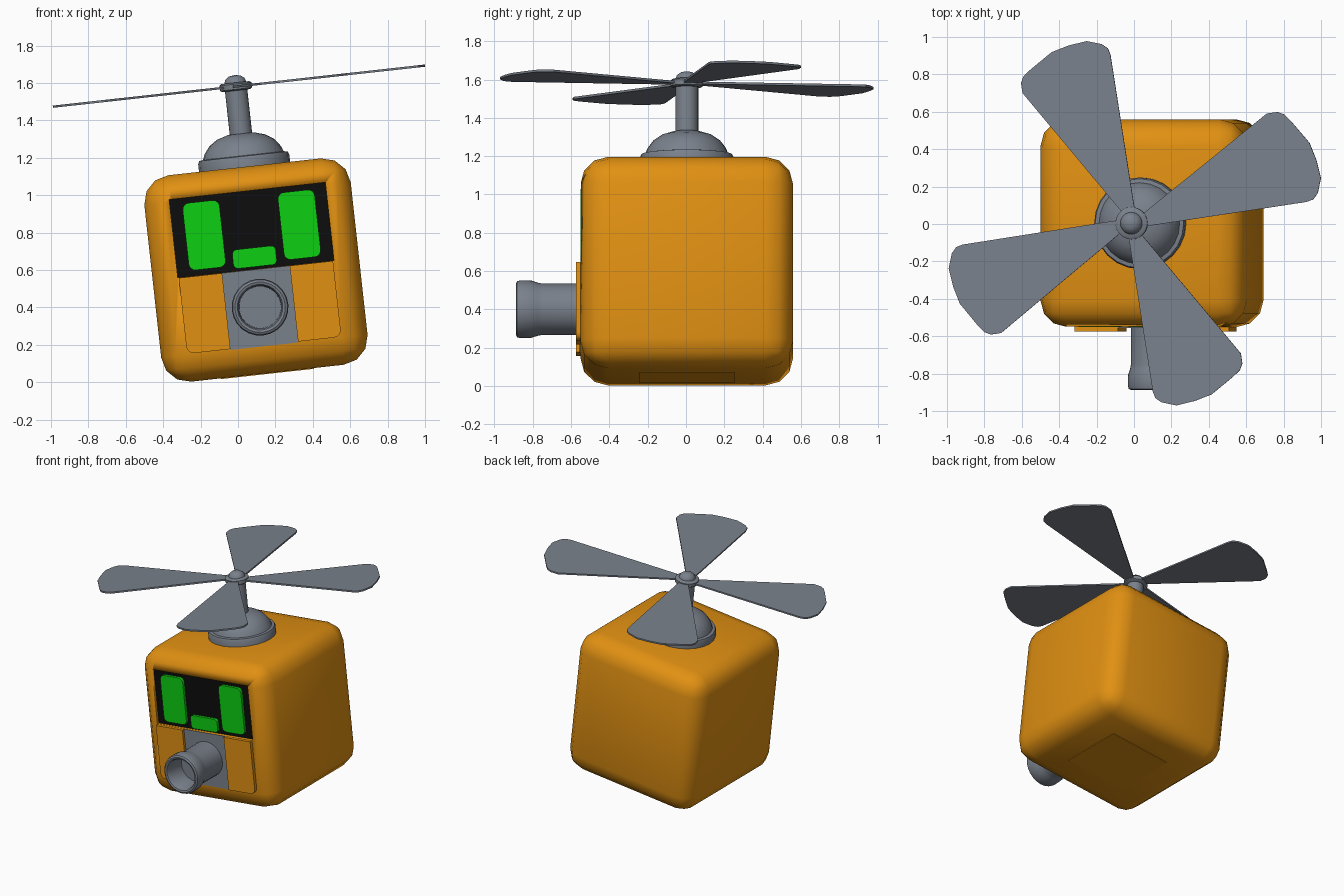
import bpy, bmesh
from math import pi, sin, cos, radians
from mathutils import Matrix, Vector

if "Cube" in bpy.data.objects:
    bpy.data.objects.remove(bpy.data.objects["Cube"])

# Everything is built upright around the body centre, then tilted sideways
PLACE = Matrix.Translation((0.096, 0.004, 0.6)) @ Matrix.Rotation(radians(-6.3), 4, 'Y')
HALF = 0.555


def material(name, rgb):
    m = bpy.data.materials.new(name)
    m.diffuse_color = (*rgb, 1)
    m.use_nodes = True
    m.node_tree.nodes["Principled BSDF"].inputs["Base Color"].default_value = m.diffuse_color
    return m


ORANGE = material("orange", (0.75, 0.28, 0.006))
GREY = material("grey", (0.195, 0.22, 0.26))
BLACK = material("black", (0.004, 0.004, 0.004))
GREEN = material("green", (0.004, 0.62, 0.006))


def finish(name, bm, mat, angle=40):
    bmesh.ops.recalc_face_normals(bm, faces=bm.faces)
    me = bpy.data.meshes.new(name)
    bm.to_mesh(me)
    bm.free()
    ob = bpy.data.objects.new(name, me)
    me.materials.append(mat)
    bpy.context.collection.objects.link(ob)
    ob.matrix_world = PLACE
    bpy.ops.object.select_all(action='DESELECT')
    ob.select_set(True)
    bpy.context.view_layer.objects.active = ob
    bpy.ops.object.shade_smooth_by_angle(angle=radians(angle))
    return ob


def box(lo, hi):
    lo, hi = Vector(lo), Vector(hi)
    bm = bmesh.new()
    bmesh.ops.create_cube(bm, size=1, matrix=Matrix.Translation((lo + hi) / 2)
                          @ Matrix.Diagonal((*(hi - lo), 1)))
    return bm


def prism(bm, points, offset):
    """Close an outline and extrude it by an offset."""
    face = bm.faces.new([bm.verts.new(p) for p in points])
    new = bmesh.ops.extrude_face_region(bm, geom=[face], use_keep_orig=True)["geom"]
    bmesh.ops.translate(bm, vec=offset, verts=[v for v in new if isinstance(v, bmesh.types.BMVert)])


def front_plate(name, x0, x1, z0, z1, radii, y_back, y_front, mat):
    """Plate facing front; radii run bottom left, bottom right, top right, top left."""
    pts = []
    corners = [(x0, z0, 1, 1), (x1, z0, -1, 1), (x1, z1, -1, -1), (x0, z1, 1, -1)]
    for i, ((x, z, sx, sz), r) in enumerate(zip(corners, radii)):
        steps = 4 if r else 0
        for k in range(steps + 1):
            a = pi + i * pi / 2 + (k / steps if steps else 0) * pi / 2
            pts.append((x + sx * r + r * cos(a), y_back, z + sz * r + r * sin(a)))
    bm = bmesh.new()
    prism(bm, pts, (0, y_front - y_back, 0))
    return finish(name, bm, mat)


def lathe(name, profile, mat, matrix=Matrix(), sides=24):
    """Spin (radius, height) points around z."""
    bm = bmesh.new()
    vs = [bm.verts.new((r, 0, h)) for r, h in profile]
    es = [bm.edges.new(p) for p in zip(vs, vs[1:])]
    bmesh.ops.spin(bm, geom=vs + es, cent=(0, 0, 0), axis=(0, 0, 1),
                   angle=2 * pi, steps=sides, use_duplicate=False)
    bmesh.ops.remove_doubles(bm, verts=bm.verts, dist=1e-4)
    bm.transform(matrix)
    return finish(name, bm, mat)


# Rounded body with a shallow screen recess in its front
bm = box((-HALF,) * 3, (HALF,) * 3)
bmesh.ops.bevel(bm, geom=bm.edges[:], offset=0.145, segments=3, profile=0.5, affect='EDGES')
body = finish("body", bm, ORANGE)
cutter = finish("screen_cutter", box((-0.42, -0.7, 0.005), (0.42, -HALF + 0.025, 0.425)), ORANGE)
cutter.hide_render = True
mod = body.modifiers.new("recess", 'BOOLEAN')
mod.operation = 'DIFFERENCE'
mod.object = cutter
mod.solver = 'EXACT'
# apply the recess by evaluating the body
bpy.context.view_layer.update()
cut = bpy.data.meshes.new_from_object(body.evaluated_get(bpy.context.evaluated_depsgraph_get()))
body.modifiers.clear()
body.data = cut
bpy.data.objects.remove(cutter)

# Screen, eyes and mouth
front_plate("screen", -0.42, 0.42, 0.005, 0.425, (0,) * 4, -HALF + 0.026, -HALF + 0.021, BLACK)
for side, x in (("left", -0.255), ("right", 0.257)):
    front_plate(side + "_eye", x - 0.099, x + 0.099, 0.035, 0.396, (0.035,) * 4,
                -HALF + 0.022, -HALF, GREEN)
front_plate("mouth", -0.117, 0.117, 0.018, 0.12, (0.025,) * 4, -HALF + 0.022, -HALF, GREEN)

# Lower face: raised cheek plates either side of a grey strip
front_plate("left_cheek", -0.415, -0.182, -0.405, 0.003, (0.04, 0, 0, 0), -HALF + 0.03, -HALF - 0.024, ORANGE)
front_plate("right_cheek", 0.182, 0.415, -0.405, 0.003, (0, 0.04, 0, 0), -HALF + 0.03, -HALF - 0.024, ORANGE)
front_plate("nose_strip", -0.182, 0.182, -0.41, 0.003, (0,) * 4, -HALF + 0.005, -HALF - 0.004, GREY)

# Hollow nozzle pointing forward
lathe("nozzle", [(0.135, 0.53), (0.135, 0.755), (0.14, 0.78), (0.15, 0.81), (0.152, 0.865), (0.147, 0.885),
                 (0.135, 0.892), (0.122, 0.888), (0.115, 0.875), (0.112, 0.72), (0, 0.72)],
      GREY, Matrix.Translation((0, 0, -0.2)) @ Matrix.Rotation(pi / 2, 4, 'X'))

# Hatch underneath
finish("bottom_hatch", box((-0.25, -0.25, -HALF - 0.004), (0.25, 0.25, -HALF + 0.01)), ORANGE)

# Domed rotor base, shaft and hub
lathe("rotor_base", [(0.245, 0.54), (0.245, 0.595), (0.238, 0.612), (0.217, 0.615), (0.205, 0.645),
                     (0.175, 0.685), (0.13, 0.715), (0.07, 0.733), (0, 0.735)], GREY)
lathe("rotor_shaft", [(0.06, 0.72), (0.06, 0.985), (0.06, 1.005), (0.052, 1.028),
                      (0.03, 1.044), (0, 1.048)], GREY)
lathe("rotor_hub", [(0, 0.965), (0.075, 0.965), (0.086, 0.972), (0.086, 1.0), (0.075, 1.008), (0, 1.008)], GREY)

# Four flat blades
BLADE = [(0.05, -0.02), (0.90, 0.114), (0.935, 0.128), (0.958, 0.162), (0.974, 0.242), (0.95, 0.34),
         (0.915, 0.43), (0.819, 0.547), (0.785, 0.582), (0.75, 0.595), (0.696, 0.587), (0.045, 0.04)]
for i, reach in enumerate((1.045, 1.0, 1.01, 1.0)):
    bm = bmesh.new()
    prism(bm, [(x * reach, y, 0.981) for x, y in BLADE], (0, 0, 0.012))
    bm.transform(Matrix.Rotation(i * pi / 2, 4, 'Z'))
    finish(f"rotor_blade_{i + 1}", bm, GREY, 30)
